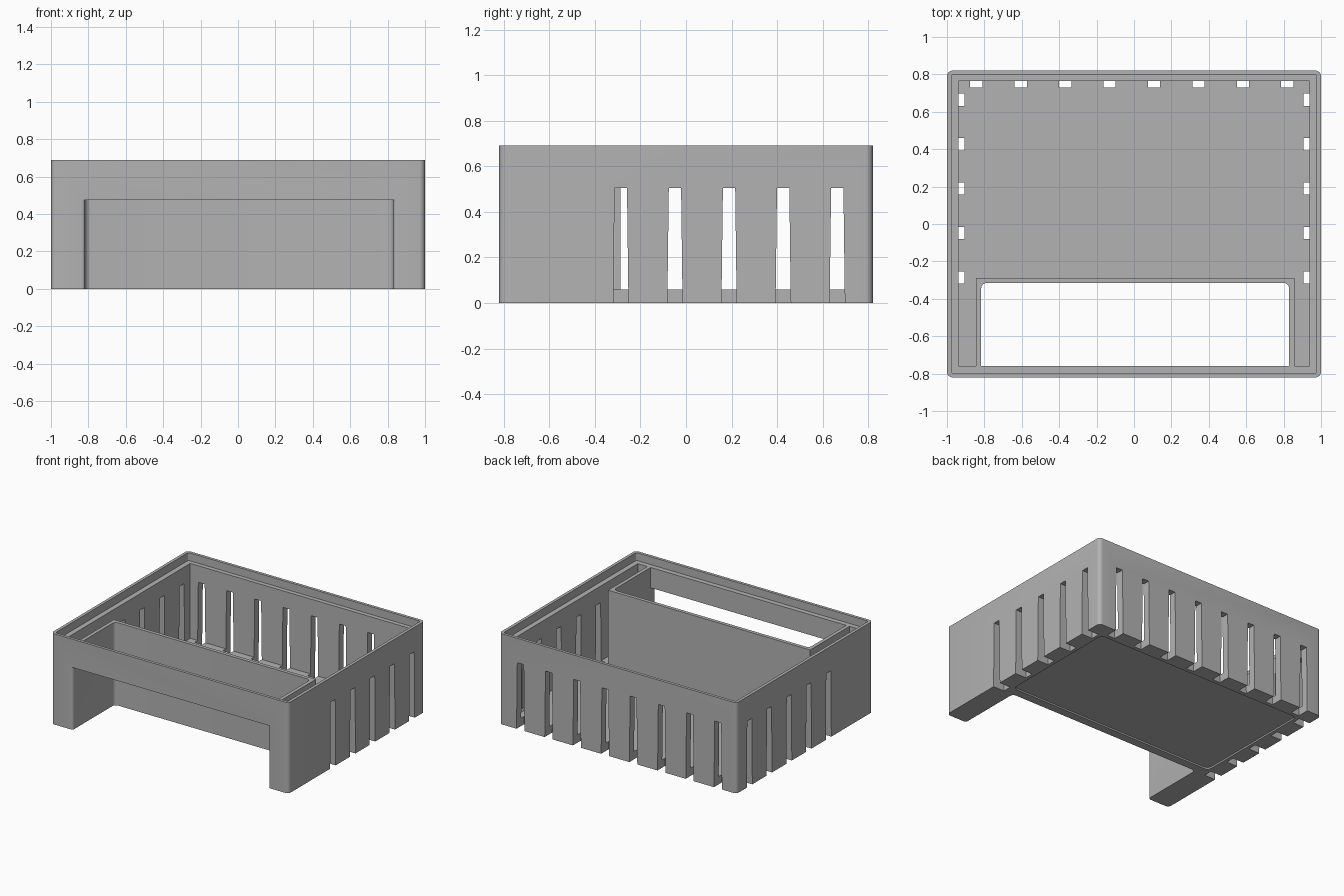
import bpy, bmesh, math
from mathutils import Vector

cube = bpy.data.objects.get("Cube")
if cube:
    bpy.data.objects.remove(cube, do_unlink=True)

W, D, H = 1.0, 0.82, 0.69              # half width, half depth, height
FLOOR, LEDGE, BRIDGE = 0.06, 0.63, 0.475
BAY_L, BAY_R, BAY_BACK = -0.817, 0.83, -0.315
WALL = 0.027

grey = bpy.data.materials.new("plain grey")
grey.use_nodes = True
colour = (0.45, 0.45, 0.45, 1)
grey.diffuse_color = colour
grey.node_tree.nodes["Principled BSDF"].inputs["Base Color"].default_value = colour


def outline(corners, steps=6):
    """Turn (x, y, radius) corners into points, rounding right angles."""
    points = []
    for i, (x, y, r) in enumerate(corners):
        p = Vector((x, y))
        if not r:
            points.append(p)
            continue
        u = (Vector(corners[i - 1][:2]) - p).normalized() * r
        v = (Vector(corners[(i + 1) % len(corners)][:2]) - p).normalized() * r
        for k in range(steps + 1):
            t = math.pi / 2 * k / steps
            points.append(p + u + v - v * math.cos(t) - u * math.sin(t))
    return points


def rect(x0, x1, y0, y1, r=0):
    return [(x0, y0, r), (x1, y0, r), (x1, y1, r), (x0, y1, r)]


def add_prism(bm, bottom, top, z0, z1):
    low = [bm.verts.new((p.x, p.y, z0)) for p in bottom]
    high = [bm.verts.new((p.x, p.y, z1)) for p in top]
    bm.faces.new(low)
    bm.faces.new(high)
    for i in range(len(low)):
        j = (i + 1) % len(low)
        bm.faces.new((low[i], low[j], high[j], high[i]))


def finish(name, bm):
    bmesh.ops.recalc_face_normals(bm, faces=bm.faces)
    mesh = bpy.data.meshes.new(name)
    bm.to_mesh(mesh)
    bm.free()
    mesh.materials.append(grey)
    obj = bpy.data.objects.new(name, mesh)
    bpy.context.collection.objects.link(obj)
    return obj


def prism(name, corners, z0, z1):
    bm = bmesh.new()
    pts = outline(corners)
    add_prism(bm, pts, pts, z0, z1)
    return finish(name, bm)


def cut(target, cutter):
    mod = target.modifiers.new(cutter.name, "BOOLEAN")
    mod.operation, mod.solver, mod.object = "DIFFERENCE", "EXACT", cutter
    cutter.hide_render = True
    bpy.context.view_layer.objects.active = target
    bpy.ops.object.modifier_apply(modifier=mod.name)
    bpy.data.objects.remove(cutter, do_unlink=True)


# Outer tray block
tray = prism("slotted_tray", rect(-W, W, -D, D, 0.03), 0, H)

# Lid recess inside the thin rim
cut(tray, prism("lid_recess", rect(-0.977, 0.977, -0.798, 0.798, 0.012), LEDGE, H + 0.1))

# U-shaped cavity, leaving the walls around the front bay
front, back, side = -0.76, 0.765, 0.938
cavity = [(-side, front, 0), (BAY_L - WALL, front, 0),
          (BAY_L - WALL, BAY_BACK + WALL, 0), (BAY_R + WALL, BAY_BACK + WALL, 0),
          (BAY_R + WALL, front, 0), (side, front, 0), (side, back, 0), (-side, back, 0)]
cut(tray, prism("cavity", cavity, FLOOR, H + 0.1))

# Front bay: open below the bridge, with eased leg edges
face = -D - 0.0005
bay = [(BAY_L, BAY_BACK, 0.03), (BAY_L, face, 0.02), (BAY_L - 0.1, face, 0),
       (BAY_L - 0.1, -1, 0), (BAY_R + 0.1, -1, 0), (BAY_R + 0.1, face, 0),
       (BAY_R, face, 0.02), (BAY_R, BAY_BACK, 0.03)]
cut(tray, prism("bay_below_bridge", bay, -0.1, BRIDGE))
shaft = [(BAY_L, BAY_BACK, 0.03), (BAY_L, front, 0),
         (BAY_R, front, 0), (BAY_R, BAY_BACK, 0.03)]
cut(tray, prism("bay_behind_bridge", shaft, BRIDGE - 0.1, H + 0.1))

# Shallow panel under the floor
cut(tray, prism("base_panel", rect(-0.88, 0.88, -0.25, 0.70, 0.04), -0.1, 0.012))

# Tapered vent slots in the sides and the back
bm = bmesh.new()
PITCH, WIDE, NARROW = 0.2375, 0.034, 0.027


def add_slot(box):
    add_prism(bm, outline(box(WIDE)), outline(box(NARROW)), -0.05, 0.504)


for i in range(5):
    y = -0.286 + i * PITCH
    add_slot(lambda h: rect(0.907, 1.1, y - h, y + h))
    add_slot(lambda h: rect(-1.1, -0.907, y - h, y + h))
for i in range(8):
    x = -0.843 + i * PITCH
    add_slot(lambda h: rect(x - h, x + h, 0.73, 0.95))
cut(tray, finish("vent_slots", bm))

# Smooth rounded corners, keep the other edges sharp
bpy.ops.object.select_all(action="DESELECT")
tray.select_set(True)
bpy.context.view_layer.objects.active = tray
bpy.ops.object.shade_smooth_by_angle(angle=math.radians(30))
